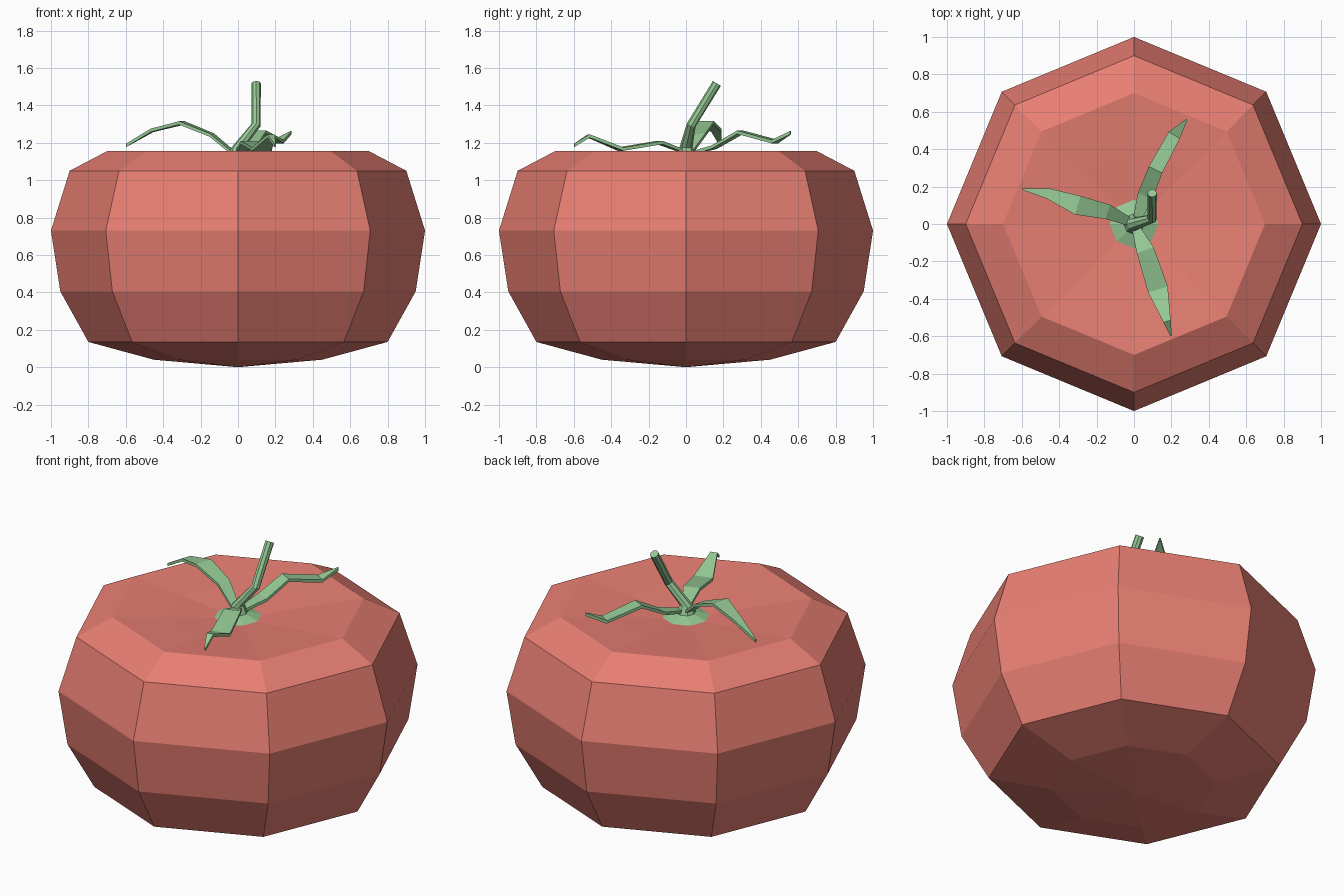
import bpy
import bmesh
from math import cos, sin, pi
from mathutils import Vector

if "Cube" in bpy.data.objects:
    bpy.data.objects.remove(bpy.data.objects["Cube"])


def material(name, color):
    m = bpy.data.materials.new(name)
    m.diffuse_color = color
    m.use_nodes = True
    m.node_tree.nodes["Principled BSDF"].inputs["Base Color"].default_value = m.diffuse_color
    return m


def make_object(name, bm, mat):
    bmesh.ops.recalc_face_normals(bm, faces=bm.faces)
    mesh = bpy.data.meshes.new(name)
    bm.to_mesh(mesh)
    bm.free()
    mesh.materials.append(mat)
    ob = bpy.data.objects.new(name, mesh)
    bpy.context.collection.objects.link(ob)
    return ob


def bridge(bm, rings):
    """Join consecutive closed vertex rings with quads."""
    for a, b in zip(rings, rings[1:]):
        n = len(a)
        for i in range(n):
            j = (i + 1) % n
            bm.faces.new((a[i], a[j], b[j], b[i]))


def ring(bm, centre, radius, n=8, normal=(0, 0, 1)):
    turn = Vector((0, 0, 1)).rotation_difference(Vector(normal))
    return [bm.verts.new(Vector(centre) + turn @ Vector(
        (radius * cos(2 * pi * i / n), radius * sin(2 * pi * i / n), 0)))
        for i in range(n)]


def fan(bm, loop, tip):
    v = bm.verts.new(tip)
    for i in range(len(loop)):
        bm.faces.new((loop[i], loop[(i + 1) % len(loop)], v))


def leaf(name, points, widths, thick=0.018):
    """Bent, tapering blade with a thin rectangular section."""
    bm = bmesh.new()
    pts = [Vector(p) for p in points]
    rings = []
    for i, (p, w) in enumerate(zip(pts, widths)):
        d = pts[min(i + 1, len(pts) - 1)] - pts[max(i - 1, 0)]
        side = Vector((-d.y, d.x, 0)).normalized() * w
        down = Vector((0, 0, -thick))
        rings.append([bm.verts.new(q) for q in
                      (p + side, p - side, p - side + down, p + side + down)])
    bridge(bm, rings)
    bm.faces.new(rings[0])
    bm.faces.new(rings[-1])
    return make_object(name, bm, green)


red = material("red_skin", (0.80, 0.21, 0.17, 1))
green = material("green_stalk", (0.30, 0.58, 0.30, 1))

# Fruit: eight-sided lathe with a shallow dimple on top
profile = [(0.45, 0.04), (0.8, 0.135), (0.95, 0.405), (1.0, 0.73),
           (0.9, 1.05), (0.7, 1.155), (0.4, 1.13)]
bm = bmesh.new()
rings = [ring(bm, (0, 0, z), r) for r, z in profile]
bridge(bm, rings)
fan(bm, rings[0], (0, 0, 0))
fan(bm, rings[-1], (0, 0, 1.09))
make_object("fruit_body", bm, red)

# Stem: flared foot, then a bent stalk
bm = bmesh.new()
rings = [ring(bm, (0, 0, 1.105), 0.13),
         ring(bm, (0, 0, 1.13), 0.055),
         ring(bm, (0, 0, 1.175), 0.035),
         ring(bm, (0.097, 0.028, 1.295), 0.025, normal=(0.3, 0.4, 0.9)),
         ring(bm, (0.097, 0.165, 1.517), 0.025, normal=(0, 0.52, 0.85))]
bridge(bm, rings)
bm.faces.new(rings[0])
bm.faces.new(rings[-1])
make_object("stem", bm, green)

# Sepals: three bent blades
leaf("left_leaf", [(-0.02, 0.01, 1.15), (-0.14, 0.065, 1.25), (-0.3, 0.1, 1.315),
                   (-0.46, 0.163, 1.275), (-0.598, 0.187, 1.195)],
     [0.022, 0.04, 0.052, 0.028, 0.004])
leaf("front_leaf", [(0.01, -0.02, 1.165), (0.06, -0.14, 1.21), (0.128, -0.35, 1.175),
                    (0.177, -0.52, 1.245), (0.198, -0.598, 1.195)],
     [0.022, 0.048, 0.055, 0.02, 0.004])
leaf("back_leaf", [(0.015, 0.02, 1.15), (0.06, 0.15, 1.185), (0.115, 0.29, 1.265),
                   (0.215, 0.475, 1.215), (0.282, 0.558, 1.262)],
     [0.022, 0.042, 0.04, 0.035, 0.004])
